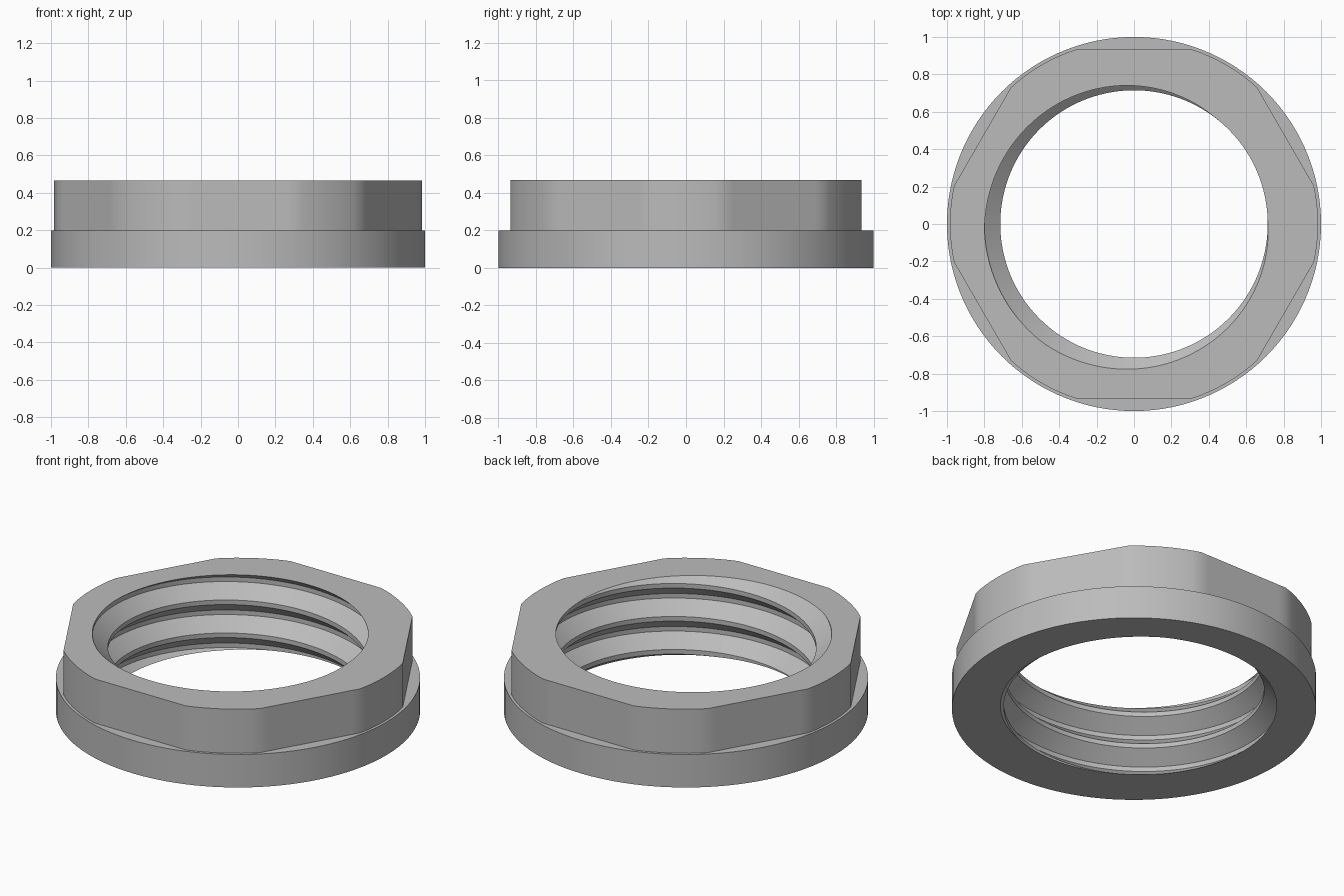
import bpy, bmesh
from math import radians, cos, sin

cube = bpy.data.objects.get("Cube")
if cube:
    bpy.data.objects.remove(cube, do_unlink=True)

HEIGHT, FLANGE_TOP = 0.467, 0.2
FLANGE_R, CORNER_R, FLAT_R = 1.0, 0.984, 0.935
ROOT_R, CREST_R, PITCH = 0.8, 0.715, 0.2
FLAT_HALF = 25 / 360          # half width of root and crest flats, in turns
START = 87                    # angle where the thread root meets the base
COLUMNS = 120

steel = bpy.data.materials.new("steel grey")
steel.use_nodes = True
grey = (0.5, 0.5, 0.5, 1)
steel.diffuse_color = grey
steel.node_tree.nodes["Principled BSDF"].inputs["Base Color"].default_value = grey


def thread_radius(angle, z):
    """Trapezoidal right-hand thread."""
    turn = (z / PITCH - (angle - START) / 360) % 1
    off = min(turn, 1 - turn)
    t = (off - FLAT_HALF) / (0.5 - 2 * FLAT_HALF)
    return ROOT_R + (CREST_R - ROOT_R) * min(1, max(0, t))


def hex_radius(angle):
    """Hexagon with its corners turned down to a circle."""
    from_flat = (angle % 60) - 30
    return min(CORNER_R, FLAT_R / cos(radians(from_flat)))


def section(angle):
    """Closed (radius, z) section: threaded bore, hex head, flange."""
    pts = []
    for turn in range(-2, 5):
        for knot in (-FLAT_HALF, FLAT_HALF, 0.5 - FLAT_HALF, 0.5 + FLAT_HALF):
            z = PITCH * ((angle - START) / 360 + turn + knot)
            z = min(HEIGHT, max(0, z))
            pts.append((thread_radius(angle, z), z))
    r = hex_radius(angle)
    return pts + [(r, HEIGHT), (r, FLANGE_TOP), (FLANGE_R, FLANGE_TOP), (FLANGE_R, 0)]


# Sweep the section round the axis, then weld the seam and clipped thread ends
bm = bmesh.new()
grid = []
for i in range(COLUMNS + 1):
    angle = 360 * i / COLUMNS
    a = radians(angle)
    grid.append([bm.verts.new((r * cos(a), r * sin(a), z)) for r, z in section(angle)])
for left, right in zip(grid, grid[1:]):
    for j in range(len(left)):
        bm.faces.new((left[j - 1], right[j - 1], right[j], left[j]))
bmesh.ops.remove_doubles(bm, verts=bm.verts, dist=0.0002)
bmesh.ops.dissolve_degenerate(bm, edges=bm.edges, dist=0.0001)
bmesh.ops.recalc_face_normals(bm, faces=bm.faces)

mesh = bpy.data.meshes.new("flanged_hex_nut")
bm.to_mesh(mesh)
bm.free()
mesh.materials.append(steel)
nut = bpy.data.objects.new("flanged_hex_nut", mesh)
bpy.context.collection.objects.link(nut)

# Smooth walls with crisp rims
bpy.ops.object.select_all(action='DESELECT')
nut.select_set(True)
bpy.context.view_layer.objects.active = nut
bpy.ops.object.shade_smooth_by_angle(angle=radians(30))
